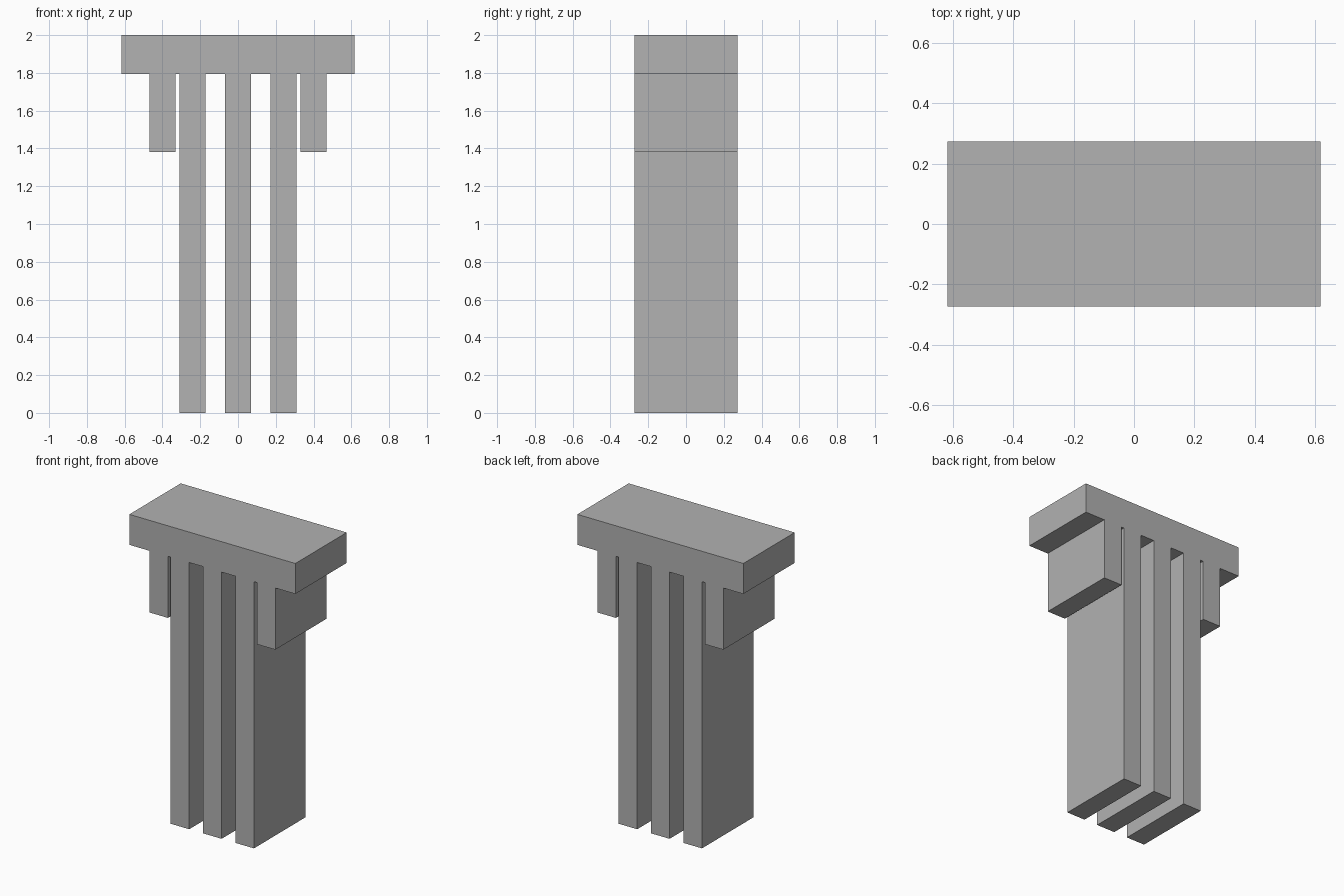
import bpy

cube = bpy.data.objects.get("Cube")
if cube:
    bpy.data.objects.remove(cube, do_unlink=True)

# Single plain grey material
grey = bpy.data.materials.new("plain_grey")
grey.use_nodes = True
colour = (0.445, 0.445, 0.445, 1)
grey.diffuse_color = colour
grey.node_tree.nodes["Principled BSDF"].inputs["Base Color"].default_value = colour

DEPTH = 0.546
SLAB_WIDTH = 1.236
BAR_WIDTH = 0.138
TOP = 2.0
SLAB_BOTTOM = 1.795
BLOCK_BOTTOM = 1.38


def box(name, x, width, bottom, top):
    """Flat-sided box running the full depth of the model."""
    bpy.ops.mesh.primitive_cube_add(size=1, location=(x, 0, (bottom + top) / 2))
    obj = bpy.context.object
    obj.name = name
    obj.scale = (width, DEPTH, top - bottom)
    bpy.ops.object.transform_apply(location=False, rotation=False, scale=True)
    obj.data.materials.append(grey)
    return obj


# Top slab and middle leg
box("top_slab", 0, SLAB_WIDTH, SLAB_BOTTOM, TOP)
box("middle_leg", 0, BAR_WIDTH, 0, SLAB_BOTTOM)

# Outer legs and the short blocks hanging beside them
for side, sign in (("left", 1), ("right", -1)):
    box(side + "_leg", sign * 0.241, BAR_WIDTH, 0, SLAB_BOTTOM)
    box(side + "_hanging_block", sign * 0.4, BAR_WIDTH, BLOCK_BOTTOM, SLAB_BOTTOM)
